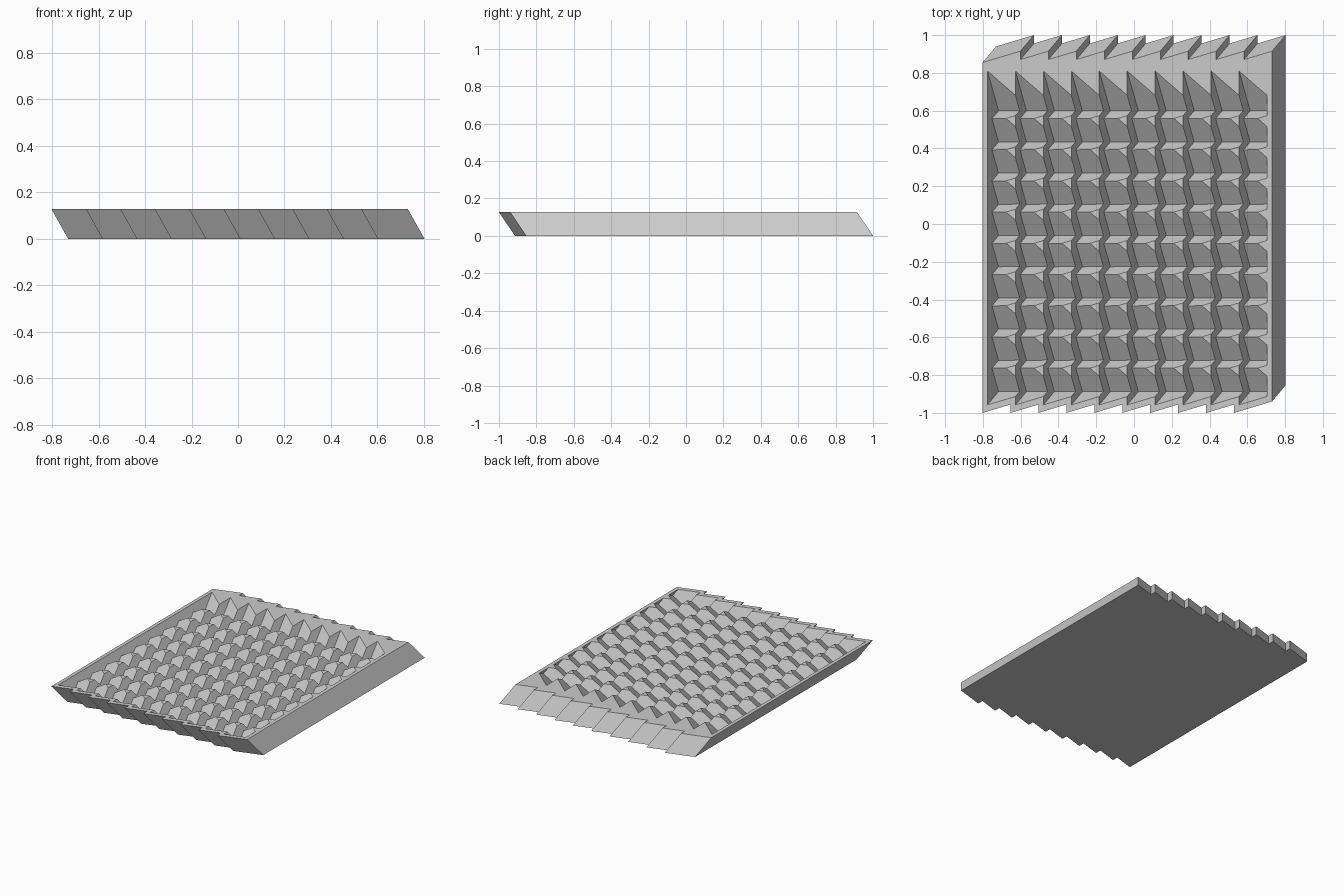
import bpy
import bmesh
from mathutils import Vector

cube = bpy.data.objects.get("Cube")
if cube:
    bpy.data.objects.remove(cube, do_unlink=True)

# Overall sizes: the slab leans, so deeper points shift by LEAN
H = 0.127
LEAN = Vector((0.071, 0.085))
LEFT, RIGHT, FRONT, BACK = -0.802, 0.731, -1.0, 0.915
COLS, ROWS = 10, 10
W, P = 0.148, 0.1652            # cell width and row spacing
S = 0.3 * W                     # sideways skew of a cell
U0, V0, DEEP = -0.776, 0.529, 0.0216
RISE_U, RISE_V = 0.326, 0.375   # slope of each cell floor
RISE_W = RISE_U * W + RISE_V * S
CAP_L = (H - DEEP) / RISE_V                    # floor meets the top, left edge
CAP_R = (H - DEEP - RISE_U * W) / RISE_V       # floor meets the top, right edge
CAP_U = (H - DEEP - RISE_V * P) / (RISE_U + 0.3 * RISE_V)  # along the back edge
UP, DOWN = Vector((0, 0, 1)), Vector((0, 0, -1))
EAST, WEST = Vector((1, 0, 0)), Vector((-1, 0, 0))
NORTH = Vector((0, 1, 0))


def place(u, v, z):
    t = 1 - z / H
    return Vector((u + LEAN.x * t, v + LEAN.y * t, z))


def add_face(bm, points, facing):
    face = bm.faces.new([bm.verts.new(place(*p)) for p in points])
    face.normal_update()
    if face.normal.dot(facing) < 0:
        face.normal_flip()


def finish(bm, name, material):
    bmesh.ops.remove_doubles(bm, verts=bm.verts, dist=0.00005)
    mesh = bpy.data.meshes.new(name)
    bm.to_mesh(mesh)
    bm.free()
    mesh.materials.append(material)
    obj = bpy.data.objects.new(name, mesh)
    bpy.context.collection.objects.link(obj)
    return obj


grey = bpy.data.materials.new("light grey")
grey.use_nodes = True
grey.diffuse_color = (0.6, 0.6, 0.6, 1)
grey.node_tree.nodes["Principled BSDF"].inputs["Base Color"].default_value = (0.6, 0.6, 0.6, 1)

# Saw-toothed outline, both edges listed from left to right
skew_end = 0.3 * (RIGHT - LEFT - 9 * W)
front_edge, back_edge = [], [(LEFT, BACK - skew_end)]
for i in range(COLS):
    u = LEFT + i * W
    front_edge.append((u, FRONT))
    if i < COLS - 1:
        front_edge.append((u + W, FRONT + S))
    ub = RIGHT - (COLS - 1 - i) * W
    back_edge.append((ub, BACK))
    if i < COLS - 1:
        back_edge.append((ub, BACK - S))
front_edge.append((RIGHT, FRONT + skew_end))

# Slab: leaning sides, underside and the flat rim around the pits
bm = bmesh.new()
outline = front_edge + back_edge[::-1]
for a, b in zip(outline, outline[1:] + outline[:1]):
    outward = Vector((b[1] - a[1], a[0] - b[0], 0))
    add_face(bm, [(*a, H), (*b, H), (*b, 0), (*a, 0)], outward)
add_face(bm, [(*p, 0) for p in outline], DOWN)

pit_front = V0 - (ROWS - 1) * P
inner_front, inner_back = [], []
for c in range(COLS):
    u = U0 + c * W
    inner_front += [(u, pit_front), (u + W, pit_front + S)]
    inner_back += [(u, V0 + CAP_L), (u + W, V0 + CAP_R)]
seam = [(LEFT, 0), (RIGHT, 0), (U0 + COLS * W, 0), (U0, 0)]
for outer, inner in ((front_edge, inner_front), (back_edge, inner_back)):
    ring = [seam[0]] + outer + seam[1:3] + inner[::-1] + [seam[3]]
    add_face(bm, [(*p, H) for p in ring], UP)
finish(bm, "slab_frame", grey)

# Pits: sloping floors, flat peaks and the steps between rows
bm = bmesh.new()
for c in range(COLS):
    u = U0 + c * W
    for r in range(ROWS):
        v = V0 - r * P
        low_left, low_right = (u, v, DEEP), (u + W, v + S, DEEP + RISE_W)
        cap_right = (u + W, v + CAP_R, H)
        if r == 0:
            add_face(bm, [low_left, low_right, cap_right, (u, v + CAP_L, H)], UP)
        else:
            ridge = (u + CAP_U, v + P + 0.3 * CAP_U, H)
            back_left = (u, v + P, DEEP + RISE_V * P)
            add_face(bm, [low_left, low_right, cap_right, ridge, back_left], UP)
            add_face(bm, [ridge, cap_right, (u + W, v + P + S, H)], UP)
        # Step up to the row in front, or to the front rim
        if r == ROWS - 1:
            top = [(u + W, v + S, H), (u, v, H)]
        else:
            top = [(u + W, v + S, H), (u + CAP_U, v + 0.3 * CAP_U, H),
                   (u, v, DEEP + RISE_V * P)]
        add_face(bm, [low_left, low_right] + top, NORTH)
finish(bm, "pit_floors", grey)

# Walls between columns, from the low edge on the right to the high edge on the left
bm = bmesh.new()
for c in range(COLS):
    u = U0 + c * W
    lower, upper = [(u, pit_front, H)], []
    for r in reversed(range(ROWS)):
        v = V0 - r * P
        lower.append((u, v, DEEP))
        lower.append((u, v + (P if r else CAP_L), DEEP + RISE_V * P if r else H))
        upper += [(u, v + S, H), (u, v + S, DEEP + RISE_W), (u, v + CAP_R, H)]
    add_face(bm, lower + (upper[::-1] if c else []), EAST)

# Far right walls tucked under the rim
u = U0 + COLS * W
for r in range(ROWS):
    v = V0 - r * P
    add_face(bm, [(u, v + S, H), (u, v + S, DEEP + RISE_W), (u, v + CAP_R, H)], WEST)
finish(bm, "pit_walls", grey)
